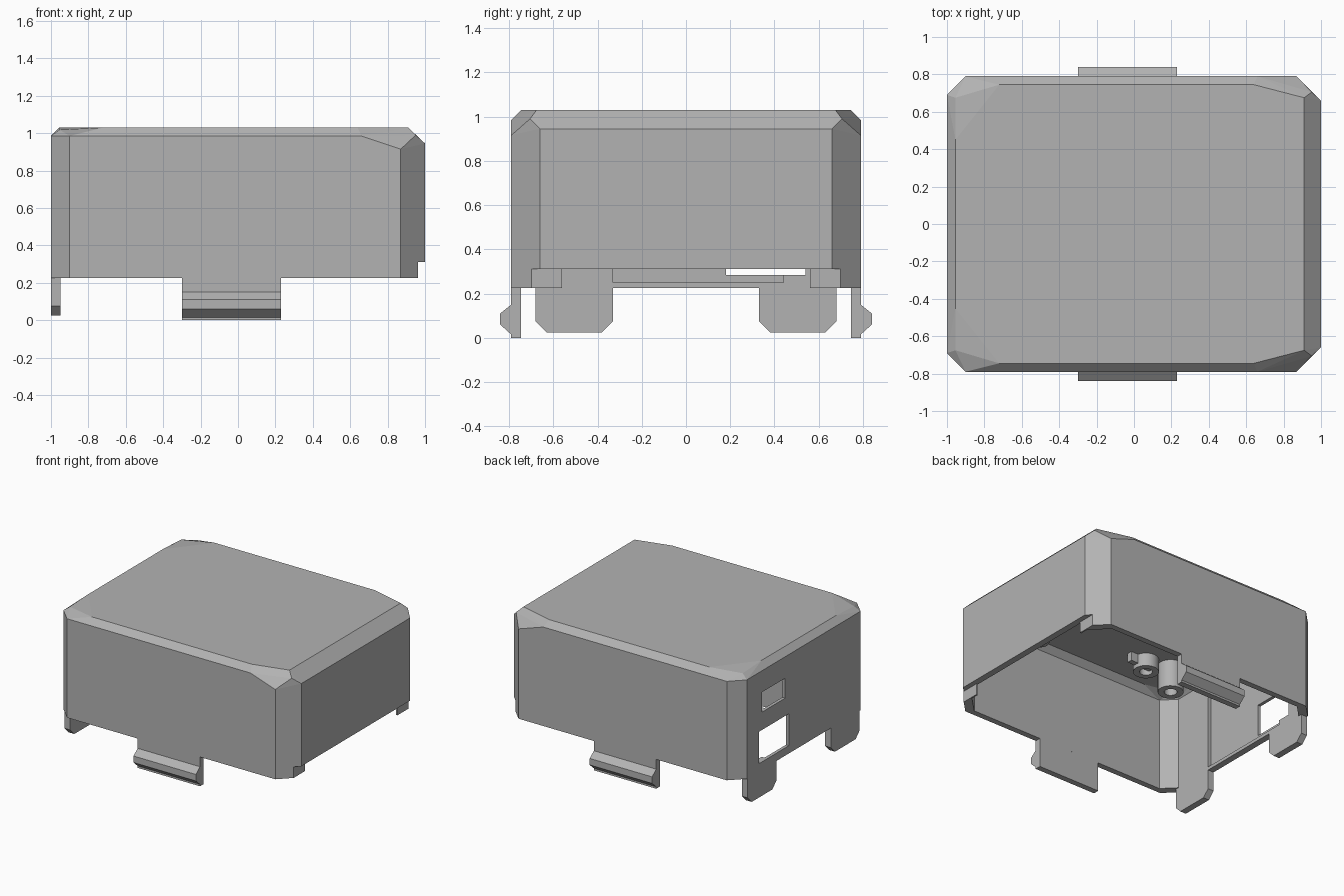
import bpy, bmesh, math
from mathutils import Vector

if "Cube" in bpy.data.objects:
    bpy.data.objects.remove(bpy.data.objects["Cube"])

grey = bpy.data.materials.new("plain_grey")
grey.diffuse_color = (0.45, 0.45, 0.45, 1)
grey.use_nodes = True
grey.node_tree.nodes["Principled BSDF"].inputs["Base Color"].default_value = grey.diffuse_color


def finish(name, bm, helper=False):
    bmesh.ops.recalc_face_normals(bm, faces=bm.faces)
    me = bpy.data.meshes.new(name)
    bm.to_mesh(me)
    bm.free()
    me.materials.append(grey)
    ob = bpy.data.objects.new(name, me)
    bpy.context.collection.objects.link(ob)
    ob.hide_render = helper
    return ob


def hull(name, points, helper=False):
    bm = bmesh.new()
    for p in points:
        bm.verts.new(p)
    res = bmesh.ops.convex_hull(bm, input=bm.verts)
    loose = {v for v in bm.verts if not v.link_faces}
    bmesh.ops.delete(bm, geom=list(loose), context='VERTS')
    bmesh.ops.dissolve_limit(bm, angle_limit=math.radians(2), verts=bm.verts, edges=bm.edges)
    return finish(name, bm, helper)


def block(name, x, y, z, helper=False):
    return hull(name, [(a, b, c) for a in x for b in y for c in z], helper)


def prism(name, outline, axis, lo, hi):
    # extrude a 2D outline along x (outline in y, z)
    bm = bmesh.new()
    f = bm.faces.new([bm.verts.new((lo, a, b)) for a, b in outline])
    ext = bmesh.ops.extrude_face_region(bm, geom=[f])["geom"]
    bmesh.ops.translate(bm, vec=Vector((hi - lo, 0, 0)),
                        verts=[v for v in ext if isinstance(v, bmesh.types.BMVert)])
    return finish(name, bm)


def cut(target, cutter):
    mod = target.modifiers.new(cutter.name, 'BOOLEAN')
    mod.operation = 'DIFFERENCE'
    mod.solver = 'EXACT'
    mod.object = cutter


# chamfered lid, one half of the outline mirrored in y
half_rim = [(-1, .69), (-.9, .79), (.87, .79), (1, .66)]
half_top = [(-1, .69, .985), (-.9, .79, .985), (.66, .79, .985), (.87, .79, .915),
            (.95, .705, .99), (1, .66, .945), (.91, .675, 1.03), (.64, .745, 1.03),
            (-.72, .745, 1.03), (-.955, .675, 1.018), (-.955, .45, 1.03)]


def lid_points(bottom, sx=1, sy=1, drop=0):
    pts = [(x, y, bottom) for x, y in half_rim] + [(x, y, z - drop) for x, y, z in half_top]
    return [(x * sx, s * y * sy, z) for x, y, z in pts for s in (1, -1)]


shell = hull("enclosure_shell", lid_points(.225))
cut(shell, hull("cavity_cutter", lid_points(0, .95, .943, .05), True))

# openings in the left wall, notch under the right wall
cut(shell, block("upper_window_cutter", (-1.1, -.9), (.225, .505), (.667, .82), True))
cut(shell, block("lower_window_cutter", (-1.1, -.9), (.18, .54), (.285, .53), True))
cut(shell, block("wall_recess_cutter", (-.975, -.9), (-.33, .44), (.25, .87), True))
cut(shell, block("right_notch_cutter", (.85, 1.1), (-.56, .56), (.1, .31), True))
cut(shell, block("right_step_cutter", (.962, 1.1), (-.8, .8), (.1, .31), True))

for s, side in ((-1, "front"), (1, "back")):
    # snap clip with an outward ridge
    prism(side + "_clip", [(s * y, z) for y, z in
          [(.745, 0), (.79, 0), (.79, .015), (.84, .06), (.84, .11), (.79, .15),
           (.79, .225), (.745, .225)]], 'X', -.3, .23)
    # locating tab on the left wall
    prism(side + "_left_tab", [(s * y, z) for y, z in
          [(.33, .225), (.33, .075), (.38, .025), (.63, .025), (.68, .075), (.68, .225)]],
          'X', -1, -.95)


# hollow posts under the ceiling
def post(name, x, y, low, r):
    bm = bmesh.new()
    n, top = 24, .99
    rings = []
    for rad, z in ((r, top), (r, low), (r * .5, low), (r * .5, low + .08)):
        rings.append([bm.verts.new((x + rad * math.cos(2 * math.pi * i / n),
                                    y + rad * math.sin(2 * math.pi * i / n), z)) for i in range(n)])
    for a, b in zip(rings, rings[1:]):
        for i in range(n):
            j = (i + 1) % n
            bm.faces.new((a[i], a[j], b[j], b[i]))
    bm.faces.new(rings[0])
    bm.faces.new(rings[-1])
    ob = finish(name, bm)
    bpy.context.view_layer.objects.active = ob
    ob.select_set(True)
    bpy.ops.object.shade_smooth_by_angle(angle=math.radians(30))
    ob.select_set(False)


post("tall_post", -.66, -.39, .77, .09)
post("short_post", -.47, -.43, .88, .09)
post("front_post", .34, -.62, .9, .07)
block("short_post_rib", (-.62, -.32), (-.45, -.41), (.91, .99))
